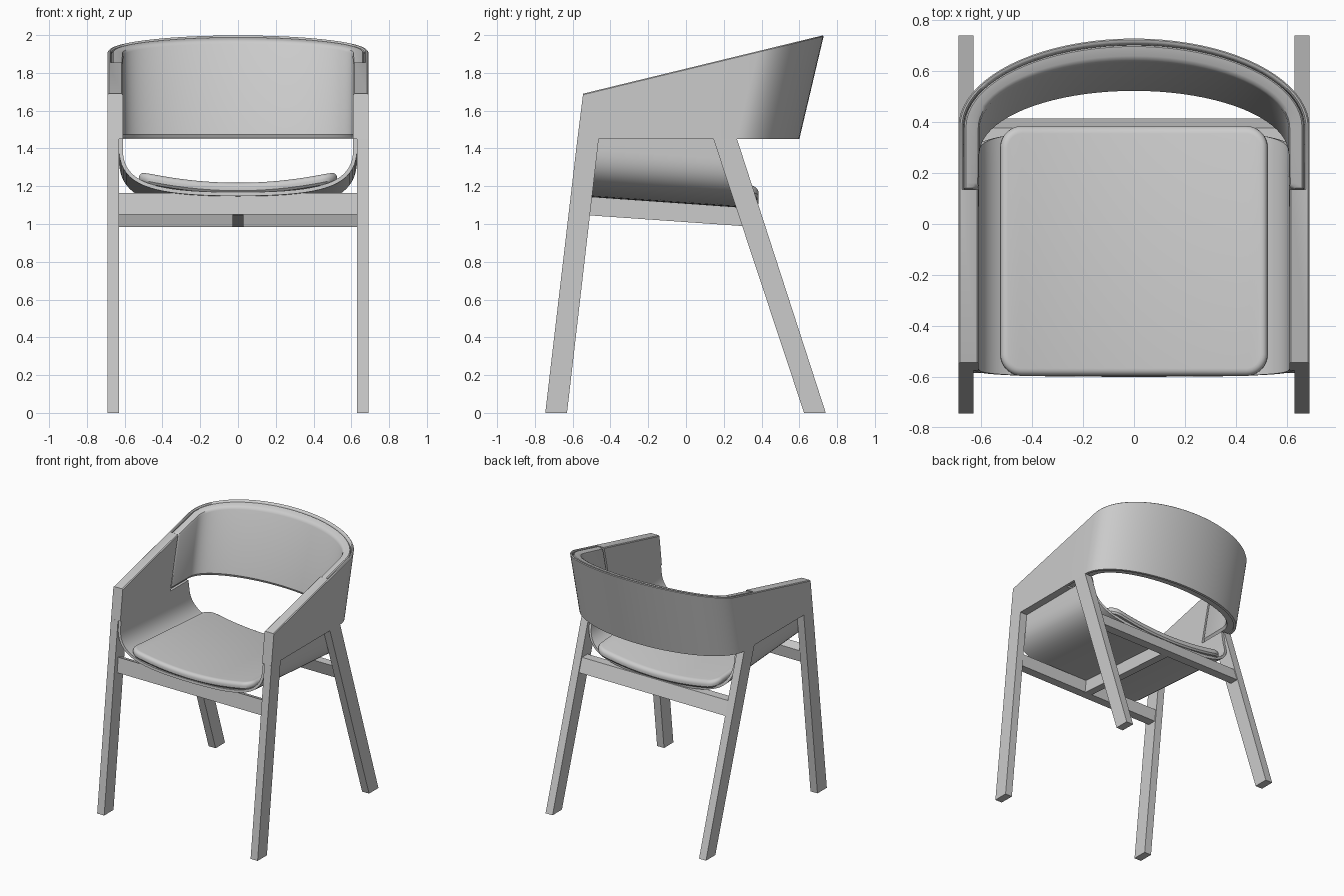
import bpy, bmesh
from math import sin, cos, pi
from mathutils import Vector
from mathutils.geometry import interpolate_bezier

if "Cube" in bpy.data.objects:
    bpy.data.objects.remove(bpy.data.objects["Cube"], do_unlink=True)

grey = bpy.data.materials.new("plain grey")
grey.use_nodes = True
grey.diffuse_color = (0.6, 0.6, 0.6, 1)
grey.node_tree.nodes["Principled BSDF"].inputs["Base Color"].default_value = (0.6, 0.6, 0.6, 1)


def make(name, verts, faces, smooth=False, solid=0.0):
    mesh = bpy.data.meshes.new(name)
    mesh.from_pydata(verts, [], faces)
    if not solid:
        bm = bmesh.new()
        bm.from_mesh(mesh)
        bmesh.ops.recalc_face_normals(bm, faces=bm.faces)
        bm.to_mesh(mesh)
        bm.free()
    mesh.materials.append(grey)
    obj = bpy.data.objects.new(name, mesh)
    bpy.context.scene.collection.objects.link(obj)
    bpy.ops.object.select_all(action='DESELECT')
    obj.select_set(True)
    bpy.context.view_layer.objects.active = obj
    if solid:
        mod = obj.modifiers.new("thickness", 'SOLIDIFY')
        mod.thickness, mod.offset = solid, -1
        bpy.ops.object.modifier_apply(modifier=mod.name)
    if smooth:
        bpy.ops.object.shade_smooth_by_angle(angle=0.6)
    return obj


def prism(name, profile, x0, x1):
    """Extrude a side profile of (y, z) points across x."""
    n = len(profile)
    verts = [(x, y, z) for x in (x0, x1) for y, z in profile]
    faces = [list(range(n)), list(range(n, 2 * n))]
    faces += [(i, (i + 1) % n, n + (i + 1) % n, n + i) for i in range(n)]
    return make(name, verts, faces)


def loft_faces(rings, n):
    return [(r * n + i, r * n + (i + 1) % n, (r + 1) * n + (i + 1) % n, (r + 1) * n + i)
            for r in range(rings - 1) for i in range(n)]


# Legs, running up to the underside of the arms
FRONT_LEG = [(-0.745, 0), (-0.63, 0), (-0.462, 1.45), (-0.575, 1.45)]
REAR_LEG = [(0.625, 0), (0.74, 0), (0.27, 1.45), (0.145, 1.45)]
for side, s in (("left", 1), ("right", -1)):
    prism("front_leg_" + side, FRONT_LEG, s * 0.63, s * 0.69)
    prism("rear_leg_" + side, REAR_LEG, s * 0.63, s * 0.69)

# Rails under the seat
prism("front_rail", [(-0.585, 1.05), (-0.517, 1.05), (-0.505, 1.14), (-0.572, 1.165)], -0.63, 0.63)
prism("rear_rail", [(0.345, 0.985), (0.415, 0.985), (0.378, 1.09), (0.31, 1.09)], -0.63, 0.63)
prism("centre_bar", [(-0.53, 1.047), (0.36, 0.985), (0.33, 1.09), (-0.53, 1.145)], -0.03, 0.03)

# Arms and backrest: sections swept round a half ellipse with straight ends
ARM_X, DEPTH, BASE, LEAN = 0.69, 0.33, 1.45, 0.236


def band(name, ends, ring, width):
    """ends: (y, lean, width) stations of one arm; ring(width): (inset, offset, from_top)."""
    steps = 40
    path = [(1, 0, y, k, w) for y, k, w in ends]
    path += [(cos(pi * i / steps), sin(pi * i / steps), 0.40, LEAN, width) for i in range(steps + 1)]
    path += [(-1, 0, y, k, w) for y, k, w in reversed(ends)]
    verts = []
    for c, s, y0, k, w in path:
        for d, h, from_top in ring(w):
            y = y0 + (DEPTH - d) * s
            top = (1.69 + 0.243 * (y - 2 * k + 0.545)) / (1 - 0.243 * k)
            z = top - h if from_top else BASE + h
            verts.append(((ARM_X - d) * c, y + (z - 2) * k, z))
    n = len(ring(width))
    faces = loft_faces(len(path), n)
    faces += [list(range(n)), list(range(len(verts) - n, len(verts)))]
    return make(name, verts, faces, smooth=True)


def shell_ring(w):
    return [(0, 0, False), (0, 0.006, True), (0.006, 0, True), (w - 0.006, 0, True),
            (w, 0.006, True), (w, 0, False)]


def pad_ring(w):
    return [(0.02, 0.008, False), (0.023, 0.012, True), (0.03, 0.004, True), (w - 0.018, 0.004, True),
            (w - 0.005, 0.01, True), (w, 0.024, True), (w, 0.025, False), (w - 0.012, 0.008, False)]


SEAM = 0.17
band("arms_and_back_shell",
     [(-0.506, 0.125, 0.08), (SEAM, LEAN, 0.08), (SEAM, LEAN, 0.02)], shell_ring, 0.02)
band("back_padding",
     [(SEAM + 0.006, LEAN, 0.066), (SEAM + 0.012, LEAN, 0.076), (SEAM + 0.025, LEAN, 0.081)],
     pad_ring, 0.083)


# Seat shell: U-shaped sheet tilting down to the back
def tilt(y):
    return -0.07 * (y + 0.59)


half = [(p.x, p.y) for p in interpolate_bezier(
    Vector((0, 1.168)), Vector((0.46, 1.168)), Vector((0.61, 1.22)), Vector((0.61, 1.40)), 20)]
half.append((0.61, BASE))
profile = [(-x, z) for x, z in reversed(half[1:])] + half
rows = 10
verts = []
for x, z in profile:
    front, back = -0.565 - (BASE - z) * 0.12, 0.262 + (BASE - z) * 0.38
    for j in range(rows + 1):
        y = front + (back - front) * j / rows
        verts.append((x, y, z + (tilt(y) if z < BASE else 0)))
m = rows + 1
faces = [(i * m + j, (i + 1) * m + j, (i + 1) * m + j + 1, i * m + j + 1)
         for i in range(len(profile) - 1) for j in range(rows)]
make("seat_shell", verts, faces, smooth=True, solid=0.02)


# Seat cushion: rounded rectangle following the seat curve, with a soft rim
def outline(inset, height):
    a, y0, y1, r = 0.525 - inset, -0.597 + inset, 0.385 - inset, 0.085 - inset
    corner = [(a - r + r * sin(pi * i / 16), r - r * cos(pi * i / 16)) for i in range(9)]
    mid = [((a - r) * i / 8, 0) for i in range(-7, 8)]
    line = [(-x, e) for x, e in reversed(corner)] + mid + corner
    pts = [(x, y0 + e) for x, e in line] + [(x, y1 - e) for x, e in reversed(line)]
    return [(x, y, 1.168 + 0.22 * x * x + tilt(y) + height) for x, y in pts]


layers = [outline(0.01, -0.005), outline(0.0, 0.008)]
layers += [outline(0.03 * (1 - cos(pi * i / 10)), 0.022 + 0.03 * sin(pi * i / 10)) for i in range(6)]
n = len(layers[0])
faces = loft_faces(len(layers), n)
for start in (0, n * (len(layers) - 1)):
    faces += [(start + i, start + i + 1, start + n - 2 - i, start + n - 1 - i) for i in range(n // 2 - 1)]
make("seat_cushion", [v for layer in layers for v in layer], faces, smooth=True)
